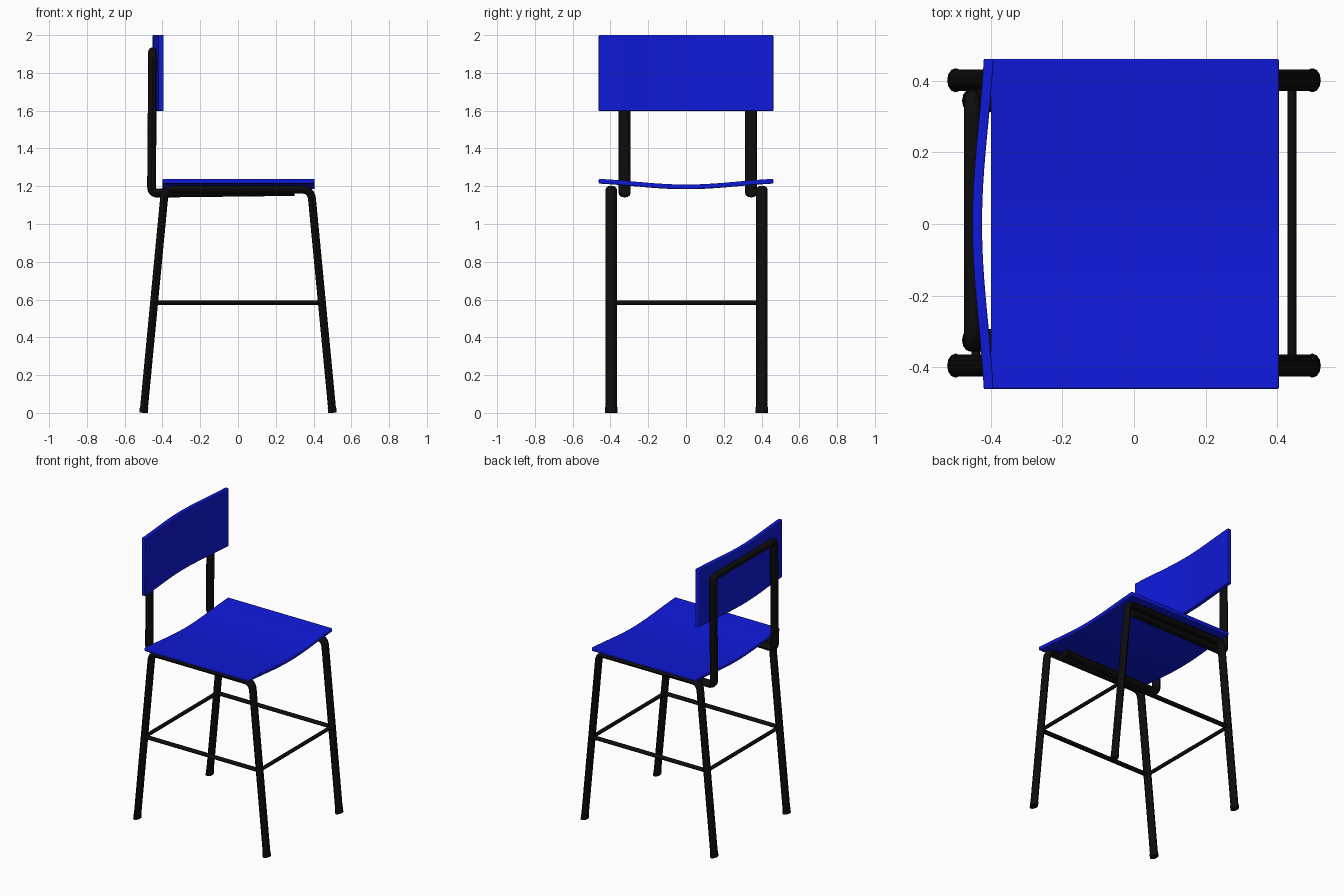
import bpy, bmesh, math
from mathutils import Vector

if "Cube" in bpy.data.objects:
    bpy.data.objects.remove(bpy.data.objects["Cube"])


def material(name, rgb):
    m = bpy.data.materials.new(name)
    m.diffuse_color = (*rgb, 1)
    m.use_nodes = True
    m.node_tree.nodes["Principled BSDF"].inputs["Base Color"].default_value = m.diffuse_color
    return m


BLUE = material("blue_shell", (0.005, 0.01, 0.7))
BLACK = material("black_steel", (0.004, 0.004, 0.004))


def finish(ob, mat):
    ob.data.materials.clear()
    ob.data.materials.append(mat)
    bpy.ops.object.select_all(action='DESELECT')
    ob.select_set(True)
    bpy.context.view_layer.objects.active = ob
    bpy.ops.object.shade_smooth_by_angle(angle=math.radians(40))


def fillet(pts, r, n=6):
    """Round the inner corners of a polyline."""
    pts = [Vector(p) for p in pts]
    out = [pts[0]]
    for a, b, c in zip(pts, pts[1:], pts[2:]):
        p, q = b + (a - b).normalized() * r, b + (c - b).normalized() * r
        for i in range(n + 1):
            t = i / n
            out.append(p * (1 - t) ** 2 + b * 2 * t * (1 - t) + q * t * t)
    return out + [pts[-1]]


def tube(name, pts, r, widen=1.0, bend=0.0):
    """Round tube along a path, stretched across y into an oval section."""
    pts = fillet(pts, bend) if bend else [Vector(p) for p in pts]
    cu = bpy.data.curves.new(name, 'CURVE')
    cu.dimensions = '3D'
    cu.bevel_depth, cu.bevel_resolution, cu.use_fill_caps = r, 4, True
    sp = cu.splines.new('POLY')
    sp.points.add(len(pts) - 1)
    y0 = pts[0].y if all(abs(p.y - pts[0].y) < 1e-6 for p in pts) else 0.01
    for sp_pt, p in zip(sp.points, pts):
        sp_pt.co = (p.x, (p.y - y0) / widen, p.z, 1)
    ob = bpy.data.objects.new(name, cu)
    bpy.context.collection.objects.link(ob)
    bpy.ops.object.select_all(action='DESELECT')
    ob.select_set(True)
    bpy.context.view_layer.objects.active = ob
    bpy.ops.object.convert(target='MESH')
    ob = bpy.context.view_layer.objects.active
    for v in ob.data.vertices:
        v.co.y = v.co.y * widen + y0
        v.co.z = max(v.co.z, 0)
    finish(ob, BLACK)
    return ob


def panel(name, section, sweep, bevel):
    """Curved slab: a closed section swept along the vector 'sweep'."""
    bm = bmesh.new()
    f = bm.faces.new([bm.verts.new(p) for p in section])
    ext = bmesh.ops.extrude_face_region(bm, geom=[f])
    bmesh.ops.translate(bm, vec=sweep,
                        verts=[g for g in ext['geom'] if isinstance(g, bmesh.types.BMVert)])
    bmesh.ops.recalc_face_normals(bm, faces=bm.faces)
    me = bpy.data.meshes.new(name)
    bm.to_mesh(me)
    bm.free()
    ob = bpy.data.objects.new(name, me)
    bpy.context.collection.objects.link(ob)
    mod = ob.modifiers.new("soft_edges", 'BEVEL')
    mod.width, mod.segments, mod.limit_method = bevel, 2, 'ANGLE'
    finish(ob, BLUE)


# seat and backrest: dished slabs across the chair's width
HALF, N = 0.462, 24
ys = [-HALF + 2 * HALF * i / N for i in range(N + 1)]


def dish(y, depth):
    t = abs(y) / HALF
    return depth * (0.6 * (0.5 - 0.5 * math.cos(math.pi * t)) + 0.4 * t * t)


seat = [(-0.4, y, 1.184 + dish(y, 0.03)) for y in ys]
seat += [(-0.4, y, 1.209 + dish(y, 0.03)) for y in reversed(ys)]
panel("seat", seat, (0.806, 0, 0), 0.006)

back = [(-0.452 + dish(y, 0.032), y, 1.598) for y in ys]
back += [(-0.425 + dish(y, 0.032), y, 1.598) for y in reversed(ys)]
panel("backrest", back, (0, 0, 0.402), 0.004)

# side frames: each an inverted U of two splayed legs, with foot caps
for side, y in (("right", -0.396), ("left", 0.402)):
    tube(f"{side}_leg_frame", [(-0.5, y, 0), (-0.387, y, 1.182),
                               (0.387, y, 1.182), (0.5, y, 0)], 0.021, 1.45, 0.05)
    for end, s in (("front", 1), ("rear", -1)):
        tube(f"{side}_{end}_foot", [(s * 0.5, y, 0), (s * 0.497, y, 0.03)], 0.0225, 1.48)
    tube(f"{side}_stretcher", [(-0.444, y, 0.583), (0.444, y, 0.583)], 0.0115, 1.7)

# front and rear stretchers
for end, x in (("front", 0.442), ("rear", -0.442)):
    tube(f"{end}_stretcher", [(x, -0.396, 0.583), (x, 0.402, 0.583)], 0.0125)

# back frame: one bent tube, under the seat, up the posts and across the top
right = [(0.3, -0.325, 1.172), (-0.458, -0.325, 1.163), (-0.452, -0.325, 1.912)]
left = [(x, 0.345, z) for x, y, z in reversed(right)]
tube("back_frame", right + left, 0.0232, 1.38, 0.035)
